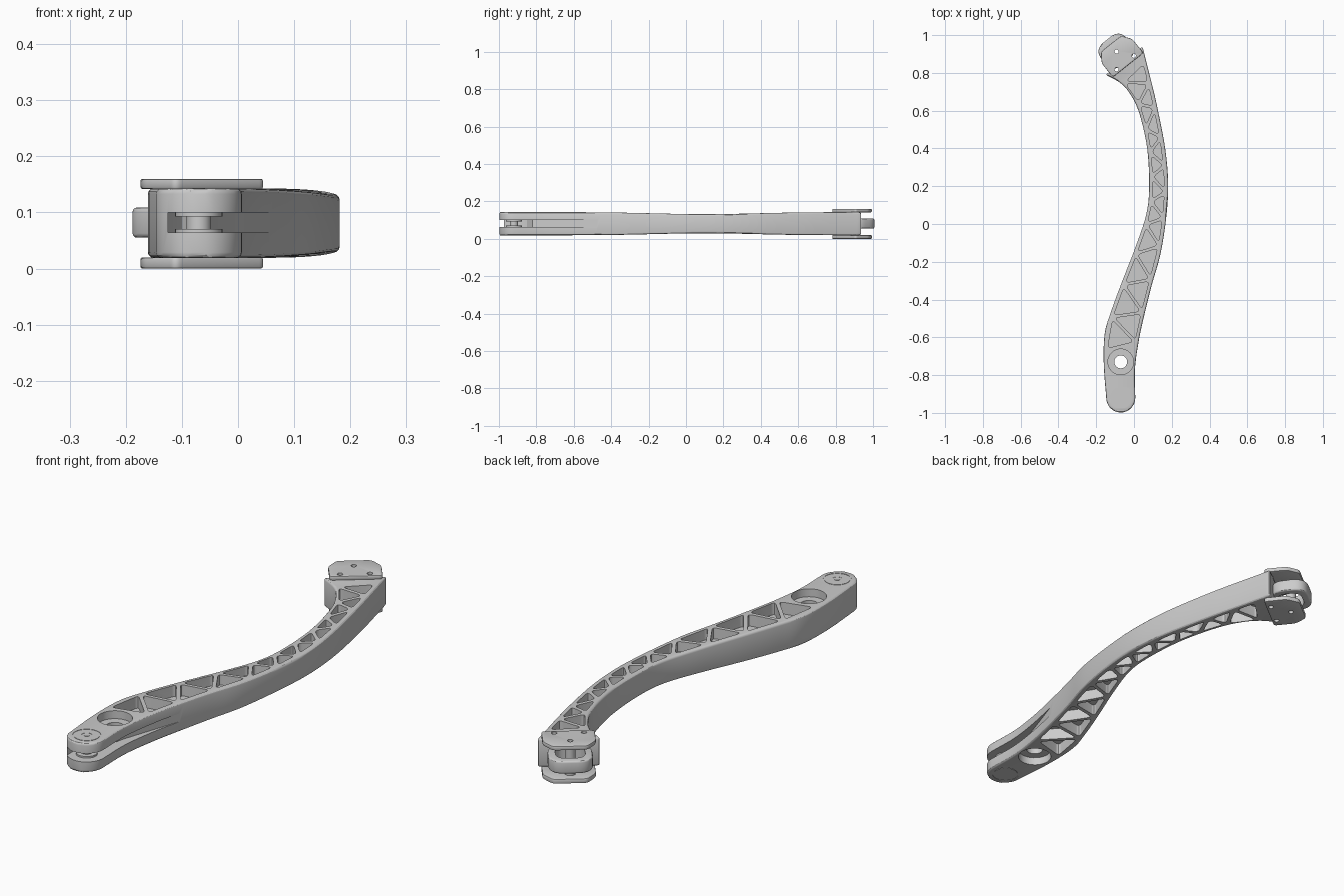
import bpy, bmesh, math
from mathutils import Vector

if "Cube" in bpy.data.objects:
    bpy.data.objects.remove(bpy.data.objects["Cube"])

MID = 0.081  # mid height of the arm


def finish(ob, angle=30):
    bpy.ops.object.select_all(action='DESELECT')
    ob.select_set(True)
    bpy.context.view_layer.objects.active = ob
    bpy.ops.object.shade_smooth_by_angle(angle=math.radians(angle))


def apply_mod(ob, mod):
    bpy.ops.object.select_all(action='DESELECT')
    ob.select_set(True)
    bpy.context.view_layer.objects.active = ob
    bpy.ops.object.modifier_apply(modifier=mod.name)


def bevel(ob, width, segments=3):
    m = ob.modifiers.new("bevel", 'BEVEL')
    m.width, m.segments = width, segments
    m.limit_method, m.angle_limit = 'ANGLE', math.radians(50)
    m.use_clamp_overlap = False
    apply_mod(ob, m)


def cut(ob, cutter, keep=False):
    cutter.hide_render = True
    m = ob.modifiers.new("cut", 'BOOLEAN')
    m.operation, m.solver, m.object = 'DIFFERENCE', 'EXACT', cutter
    apply_mod(ob, m)
    if not keep:
        bpy.data.objects.remove(cutter)


def to_object(name, bm):
    bmesh.ops.recalc_face_normals(bm, faces=bm.faces)
    me = bpy.data.meshes.new(name)
    bm.to_mesh(me)
    bm.free()
    ob = bpy.data.objects.new(name, me)
    bpy.context.collection.objects.link(ob)
    return ob


def prisms(name, parts):
    """Upright prisms: each part is (outline, z0, z1)."""
    bm = bmesh.new()
    for pts, z0, z1 in parts:
        lo = [bm.verts.new((p[0], p[1], z0)) for p in pts]
        hi = [bm.verts.new((p[0], p[1], z1)) for p in pts]
        bm.faces.new(lo)
        bm.faces.new(hi)
        for i in range(len(pts)):
            j = (i + 1) % len(pts)
            bm.faces.new((lo[i], lo[j], hi[j], hi[i]))
    return to_object(name, bm)


def circle(x, y, r, n=40):
    return [(x + r * math.cos(2 * math.pi * i / n), y + r * math.sin(2 * math.pi * i / n)) for i in range(n)]


def rounded(pts, d, n=5):
    pts, out = [Vector(p) for p in pts], []
    for i, p in enumerate(pts):
        a, b = pts[i - 1] - p, pts[(i + 1) % len(pts)] - p
        a = p + a.normalized() * min(d, a.length * 0.45)
        b = p + b.normalized() * min(d, b.length * 0.45)
        for k in range(n + 1):
            t = k / n
            out.append(a * (1 - t) ** 2 + p * 2 * t * (1 - t) + b * t * t)
    return out


# Arm: paired left and right edge points, round tip first
PIV = (-0.07, -0.92)
st = []
for deg in range(8, 90, 12):
    a = math.radians(deg)
    dx, y = 0.077 * math.sin(a), PIV[1] - 0.078 * math.cos(a)
    st.append(Vector((PIV[0] - dx, y, PIV[0] + dx, y)))
ctrl = [Vector(c) for c in (
    (-.147, -.92, .007, -.92), (-.16, -.74, .005, -.77), (-.155, -.58, .025, -.62),
    (-.12, -.46, .055, -.48), (-.065, -.31, .095, -.32), (.005, -.13, .14, -.16),
    (.065, .05, .17, .03), (.08, .2, .181, .21), (.07, .4, .165, .4),
    (.03, .58, .125, .61), (-.015, .68, .1, .72), (-.07, .745, .075, .82), (-.15, .79, .045, .94))]
ext = [2 * ctrl[0] - ctrl[1]] + ctrl + [2 * ctrl[-1] - ctrl[-2]]
for i in range(1, len(ext) - 2):
    p0, p1, p2, p3 = ext[i - 1:i + 3]
    for k in range(5):
        t = k / 5
        st.append(0.5 * (2 * p1 + (p2 - p0) * t + (2 * p0 - 5 * p1 + 4 * p2 - p3) * t ** 2
                         + (3 * p1 - p0 - 3 * p2 + p3) * t ** 3))
st.append(ctrl[-1])


def half_height(y):
    return 0.062 - 0.011 * math.exp(-((y - 0.1) / 0.38) ** 2)


bm = bmesh.new()
rings = []
for s in st:
    hl, hr = half_height(s[1]), half_height(s[3])
    rings.append([bm.verts.new(v) for v in (
        (s[0], s[1], MID - hl), (s[2], s[3], MID - hr), (s[2], s[3], MID + hr), (s[0], s[1], MID + hl))])
for a, b in zip(rings, rings[1:]):
    for i in range(4):
        j = (i + 1) % 4
        bm.faces.new((a[i], a[j], b[j], b[i]))
bm.faces.new(rings[0])
bm.faces.new(rings[-1])
arm = to_object("arm", bm)
bevel(arm, 0.01)


# Triangular lightening pockets, top and bottom, with a web between
def edge_point(side, y):
    o = 2 * side
    for a, b in zip(st, st[1:]):
        if a[o + 1] <= y <= b[o + 1]:
            s = a.lerp(b, (y - a[o + 1]) / (b[o + 1] - a[o + 1]))
            p, q = Vector((s[o], s[o + 1])), Vector((s[2 - o], s[3 - o]))
            return p + (q - p).normalized() * 0.012


ys = [-.665, -.63, -.49, -.47, -.32, -.295, -.155, -.12, 0, .03, .12, .17, .25, .31,
      .38, .46, .5, .62, .63, .75, .745, .865]
nodes = [edge_point(i % 2, y) for i, y in enumerate(ys)]
parts = []
for A, B, C in zip(nodes, nodes[1:], nodes[2:]):
    a, b, c = (B - C).length, (C - A).length, (A - B).length
    inc = (A * a + B * b + C * c) / (a + b + c)
    r = abs((B - A).cross(C - A)) / (a + b + c)
    k = (r - 0.008) / r
    tri = rounded([inc + (p - inc) * k for p in (A, B, C)], 0.02, 4)
    parts += [(tri, MID + 0.012, 0.25), (tri, -0.1, MID - 0.012)]
cut(arm, prisms("pocket_cutter", parts))

# Stepped bore
cut(arm, prisms("counterbore_cutter", [(circle(-.07, -.73, .068), .109, .25), (circle(-.07, -.73, .068), -.1, .053)]))
cut(arm, prisms("bore_cutter", [(circle(-.07, -.73, .034), -.1, .25)]))

# Fork slot running out along the right side
slot = [(-.125, -1.1), (-.125, -.9), (-.10, -.85), (-.05, -.82), (-.03, -.73), (.0, -.64), (.075, -.42), (.3, -.42), (.3, -1.1)]
cut(arm, prisms("slot_cutter", [(slot, .064, .1)]))

# Shallow seats for the pivot pin heads
cut(arm, prisms("seat_cutter", [(circle(*PIV, .055), .1415, .25), (circle(*PIV, .055), -.1, .0205)]))


# End clamp, in a frame along (u) and out from (n) the slanted end face
def loc(u, n):
    return (-.0525 + .783 * u - .622 * n, .8625 + .622 * u + .783 * n)


def local(pts):
    return [loc(*p) for p in pts]


holes = prisms("clamp_hole_cutter", [(circle(*loc(u, n), .011, 24), -.1, .3) for u, n in ((0, .064), (.058, -.01), (-.058, -.01))])
plate_outline = rounded(local([(-.1, -.03), (.107, -.03), (.107, .065), (.07, .115), (-.065, .115), (-.1, .065)]), 0.015)
clamp = []
for name, z0, z1 in (("upper_clamp_plate", .142, .16), ("lower_clamp_plate", 0, .02)):
    plate = prisms(name, [(plate_outline, z0, z1)])
    bevel(plate, 0.004, 2)
    clamp.append(plate)

# Rounded loop between the plates, with hollow pin
loop = prisms("guide_loop", [(rounded(local([(-.087, -.01), (.087, -.01), (.087, .145), (-.087, .145)]), .065, 8), .055, .109)])
bevel(loop, 0.008)
cut(loop, prisms("loop_cutter", [(rounded(local([(-.058, .012), (.058, .012), (.058, .115), (-.058, .115)]), .045, 8), 0, .2)]))
pin = prisms("clamp_pin", [(circle(*loc(0, .064), .021), .012, .15)])
for ob in [arm, pin] + clamp:
    cut(ob, holes, keep=True)
bpy.data.objects.remove(holes)

# Pivot pin with washers and flush heads
pivot = prisms("pivot_pin", [(circle(*PIV, .022), .02, .142)])
washers = [prisms(n, [(circle(*PIV, .042), z, z + .007)]) for n, z in (("lower_washer", .064), ("upper_washer", .093))]
heads = [prisms(n, [(circle(*PIV, .05), z, z + .004)]) for n, z in (("lower_pin_head", .019), ("upper_pin_head", .139))]
cut(heads[1], prisms("socket_cutter", [(circle(*PIV, .021), .1415, .2)]))
cap = prisms("pin_cap", [(circle(*PIV, .011, 24), .14, .1435)])

for ob in [arm, loop, pin, pivot, cap] + clamp + washers + heads:
    finish(ob)
